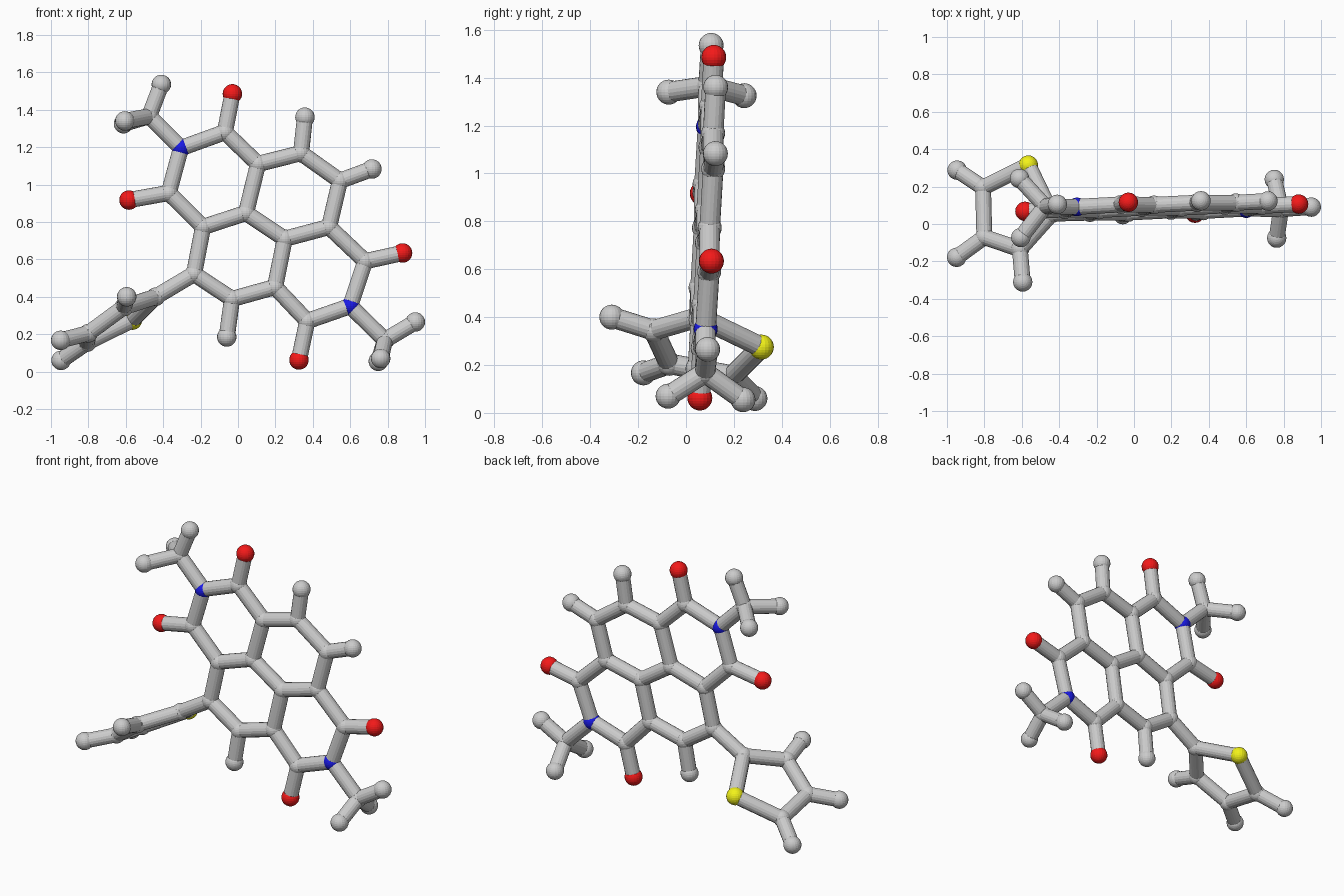
import bpy
from mathutils import Vector

if "Cube" in bpy.data.objects:
    bpy.data.objects.remove(bpy.data.objects["Cube"])

BALL, STICK = 0.052, 0.043


def material(name, rgb):
    m = bpy.data.materials.new(name)
    m.diffuse_color = (*rgb, 1)
    m.use_nodes = True
    m.node_tree.nodes["Principled BSDF"].inputs["Base Color"].default_value = m.diffuse_color
    return m


MATS = {"oxygen": material("red", (0.9, 0.01, 0.01)),
        "nitrogen": material("blue", (0.01, 0.01, 0.8)),
        "sulfur": material("yellow", (0.9, 0.9, 0.01))}


def flat(x, z):
    # slightly tilted plane of the fused rings
    return Vector((x, 0.043 + 0.036 * x + 0.05 * z, z))


def atom(kind, pos):
    r = BALL if kind in ("hydrogen", "oxygen", "sulfur") else 0.05
    bpy.ops.mesh.primitive_uv_sphere_add(segments=20, ring_count=14, radius=r, location=pos)
    ob = bpy.context.object
    ob.name = kind + "_atom"
    if kind in MATS:
        ob.data.materials.append(MATS[kind])


def bond(a, b):
    d = b - a
    bpy.ops.mesh.primitive_cylinder_add(vertices=18, radius=STICK, depth=d.length, location=(a + b) / 2)
    ob = bpy.context.object
    ob.name = "bond"
    ob.rotation_mode = "QUATERNION"
    ob.rotation_quaternion = d.to_track_quat("Z", "Y")


# Fused ring core
P = {
    "N1": flat(-0.305, 1.195), "N2": flat(0.6, 0.35),
    "C1": flat(-0.07, 1.28), "C2": flat(0.107, 1.11), "C3": flat(0.337, 1.168),
    "C4": flat(0.545, 1.02), "C5": flat(0.487, 0.773), "C6": flat(0.68, 0.59),
    "C7": flat(0.37, 0.27), "C8": flat(0.198, 0.452), "C9": flat(-0.032, 0.388),
    "C10": flat(-0.235, 0.522), "C11": flat(-0.187, 0.773), "C12": flat(0.043, 0.848),
    "C13": flat(0.25, 0.71), "C14": flat(-0.37, 0.955),
    "O1": flat(-0.03, 1.485), "O2": flat(0.88, 0.634),
    "O3": flat(0.326, 0.062), "O4": flat(-0.583, 0.917),
    "H3": flat(0.358, 1.36), "H4": flat(0.716, 1.083), "H9": flat(-0.06, 0.185),
    # Methyl groups
    "C15": flat(-0.475, 1.365), "H15a": flat(-0.41, 1.535),
    "H15b": Vector((-0.605, -0.072, 1.34)), "H15c": Vector((-0.612, 0.243, 1.325)),
    "C16": flat(0.786, 0.168), "H16a": flat(0.948, 0.265),
    "H16b": Vector((0.763, -0.075, 0.07)), "H16c": Vector((0.75, 0.238, 0.055)),
    # Five-sided side ring
    "C17": Vector((-0.44, 0.055, 0.40)), "S1": Vector((-0.565, 0.315, 0.275)),
    "C18": Vector((-0.807, 0.195, 0.155)), "C19": Vector((-0.80, -0.07, 0.205)),
    "C20": Vector((-0.61, -0.135, 0.345)),
    "H18": Vector((-0.946, 0.288, 0.06)), "H19": Vector((-0.948, -0.178, 0.167)),
    "H20": Vector((-0.595, -0.31, 0.40)),
}

KINDS = {"H": "hydrogen", "C": "carbon", "N": "nitrogen", "O": "oxygen", "S": "sulfur"}
for key, pos in P.items():
    atom(KINDS[key[0]], pos)

# Bonds as chains of connected atoms
CHAINS = [
    "N1 C1 C2 C3 C4 C5 C6 N2 C7 C8 C9 C10 C11 C14 N1",
    "C2 C12 C11", "C12 C13 C5", "C13 C8",
    "C1 O1", "C6 O2", "C7 O3", "C14 O4", "C3 H3", "C4 H4", "C9 H9",
    "N1 C15 H15a", "H15b C15 H15c", "N2 C16 H16a", "H16b C16 H16c",
    "C10 C17 S1 C18 C19 C20 C17", "C18 H18", "C19 H19", "C20 H20",
]
for chain in CHAINS:
    keys = chain.split()
    for a, b in zip(keys, keys[1:]):
        bond(P[a], P[b])
